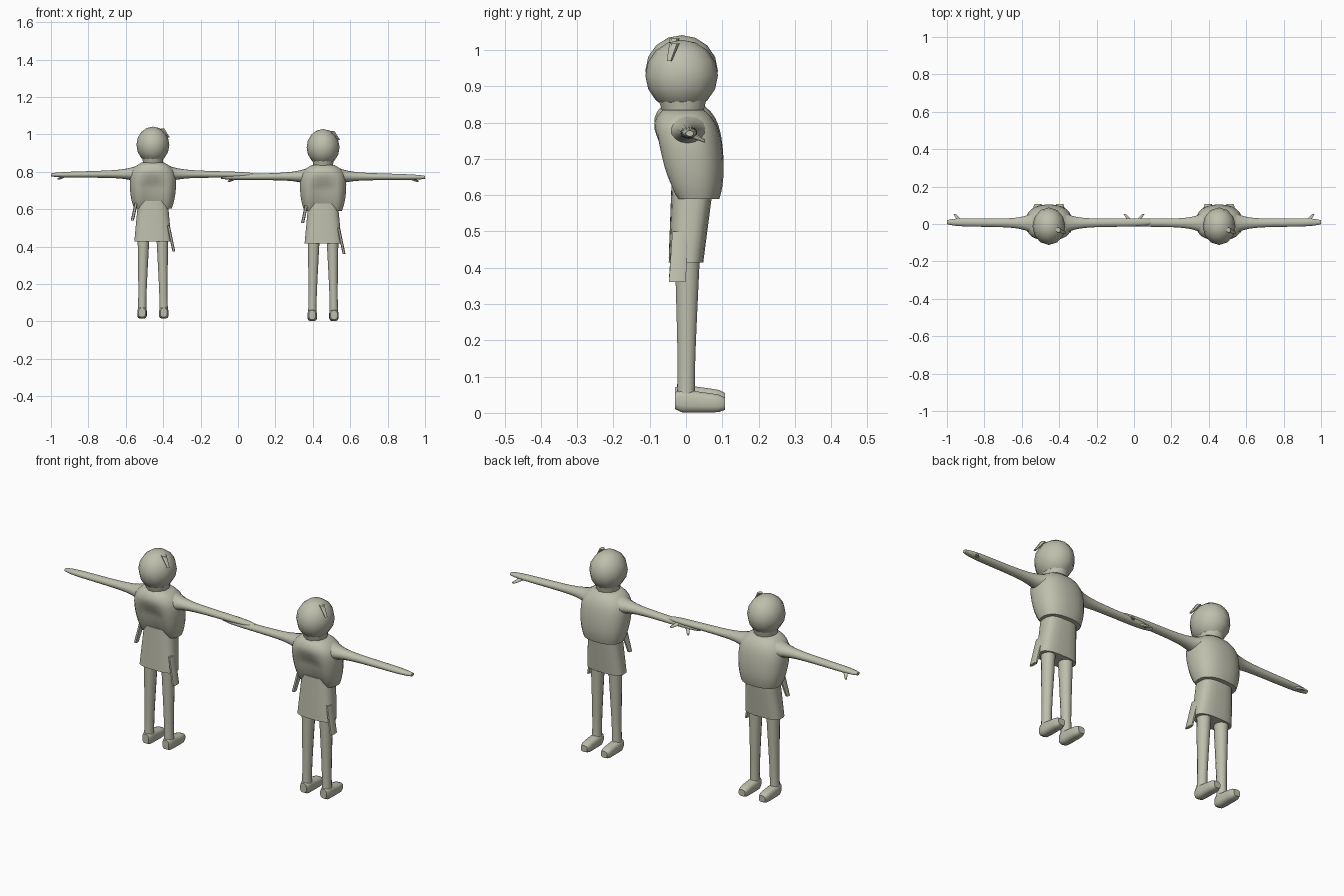
import bpy, bmesh, math
from mathutils import Vector

cube = bpy.data.objects.get("Cube")
if cube:
    bpy.data.objects.remove(cube, do_unlink=True)

clay = bpy.data.materials.new("clay")
clay.use_nodes = True
clay.diffuse_color = (0.52, 0.52, 0.42, 1)
clay.node_tree.nodes["Principled BSDF"].inputs["Base Color"].default_value = clay.diffuse_color


def finish(bm, name, origin):
    """Turn a bmesh into a smooth, sharp-edged object in the clay colour."""
    bmesh.ops.recalc_face_normals(bm, faces=bm.faces)
    mesh = bpy.data.meshes.new(name)
    bm.to_mesh(mesh)
    bm.free()
    mesh.materials.append(clay)
    part = bpy.data.objects.new(name, mesh)
    part.location = origin
    bpy.context.collection.objects.link(part)
    bpy.ops.object.select_all(action="DESELECT")
    bpy.context.view_layer.objects.active = part
    part.select_set(True)
    bpy.ops.object.shade_smooth_by_angle(angle=math.radians(50))


def signed_power(value, power):
    return math.copysign(abs(value) ** (2 / power), value)


def loft(name, origin, start, end, profile, axis="z", sides=12, steps=8, power=2, flip=1, shape=None):
    """Skin rings from start to end; profile gives the two radii at each fraction."""
    first, second = [Vector(("xyz".index(axis) != k) * (k == n) for k in range(3))
                     for n in range(3) if "xyz"[n] != axis]
    bm = bmesh.new()
    loops = []
    for step in range(steps + 1):
        t = step / steps
        centre = Vector(start).lerp(Vector(end), t)
        radius_a, radius_b = profile(t)
        loop = []
        for i in range(sides):
            turn = math.tau * (i + 0.5) / sides
            point = (centre + first * radius_a * signed_power(math.cos(turn), power)
                     + second * radius_b * signed_power(math.sin(turn), power))
            if shape:
                shape(point)
            point.x *= flip
            loop.append(bm.verts.new(point))
        loops.append(loop)
    for lower, upper in zip(loops, loops[1:]):
        for i in range(sides):
            j = (i + 1) % sides
            bm.faces.new((lower[i], lower[j], upper[j], upper[i]))
    bm.faces.new(loops[0])
    bm.faces.new(loops[-1])
    finish(bm, name, origin)


def taper(start_radii, end_radii):
    """Profile that changes evenly from one pair of radii to another."""
    return lambda t: Vector(start_radii).lerp(Vector(end_radii), t)


def jacket_profile(t):
    low, high = (1 - t) ** 4, t ** 8
    return 0.126 * (1 - 0.2 * low - 0.5 * high), 0.095 * (1 - 0.3 * low - 0.4 * high)


def hollow_back(point):
    """Arched hollow down the middle of the jacket's back."""
    depth = min(1, max(0, 0.79 - point.z) / 0.08)
    if point.y < 0:
        point.y += 0.03 * depth * max(0, 1 - (point.x / 0.08) ** 2)


def arm_profile(t):
    shoulder, tip = (1 - t) ** 8, t ** 12
    return (0.023 + 0.045 * shoulder - 0.012 * tip,
            0.022 - 0.008 * t + 0.028 * shoulder - 0.006 * tip)


def leg_profile(t):
    radius = 0.018 + 0.015 * t + 0.006 * (1 - t) ** 6
    return radius, radius * 1.1


def foot_profile(t):
    rounding = 1 - 0.3 * abs(2 * t - 1) ** 8
    return 0.026 * rounding, (0.034 - 0.01 * t) * rounding


def head(name, origin):
    bm = bmesh.new()
    bmesh.ops.create_uvsphere(bm, u_segments=12, v_segments=8, radius=0.1)
    bmesh.ops.scale(bm, vec=(0.88, 1, 0.98), verts=bm.verts)
    bmesh.ops.translate(bm, vec=(0, -0.012, 0.93), verts=bm.verts)
    finish(bm, name, origin)


# Two matching figures side by side, one standing slightly higher
for label, origin in (("first", (-0.455, 0, 0.013)), ("second", (0.455, 0, 0))):
    head(label + "_head", origin)
    loft(label + "_neck", origin, (0, -0.008, 0.8), (0, -0.01, 0.87),
         taper((0.05, 0.05), (0.06, 0.07)), steps=2)
    loft(label + "_jacket", origin, (0, 0.026, 0.59), (0, -0.008, 0.835),
         jacket_profile, sides=28, steps=14, power=2.4, shape=hollow_back)
    loft(label + "_skirt", origin, (0, 0, 0.415), (0, 0.018, 0.63),
         taper((0.1, 0.048), (0.08, 0.058)), sides=20, power=3)

    # Loose cloth ends and a curl of hair
    loft(label + "_side_flap", origin, (0.112, -0.024, 0.36), (0.083, -0.015, 0.5),
         taper((0.008, 0.024), (0.008, 0.024)), sides=8, power=3)
    loft(label + "_back_flap", origin, (-0.11, -0.03, 0.525), (-0.09, -0.015, 0.62),
         taper((0.009, 0.012), (0.009, 0.02)), sides=8, power=3)
    loft(label + "_hair_lock", origin, (0.085, -0.046, 0.97), (0.05, -0.032, 1.018),
         taper((0.006, 0.007), (0.013, 0.014)), sides=6, steps=3)

    # Mirrored limbs
    for side, flip in (("left", 1), ("right", -1)):
        name = label + "_" + side
        loft(name + "_arm", origin, (0.07, 0.004, 0.776), (0.545, 0.01, 0.77),
             arm_profile, axis="x", sides=14, steps=16, flip=flip)
        loft(name + "_thumb", origin, (0.475, 0.015, 0.766), (0.504, 0.053, 0.749),
             taper((0.014, 0.01), (0.007, 0.005)), axis="y", sides=8, steps=2, flip=flip)
        loft(name + "_leg", origin, (0.058, 0, 0.03), (0.05, 0.004, 0.45),
             leg_profile, flip=flip)
        loft(name + "_foot", origin, (0.058, -0.03, 0.034), (0.058, 0.108, 0.025),
             foot_profile, axis="y", power=3, flip=flip)
